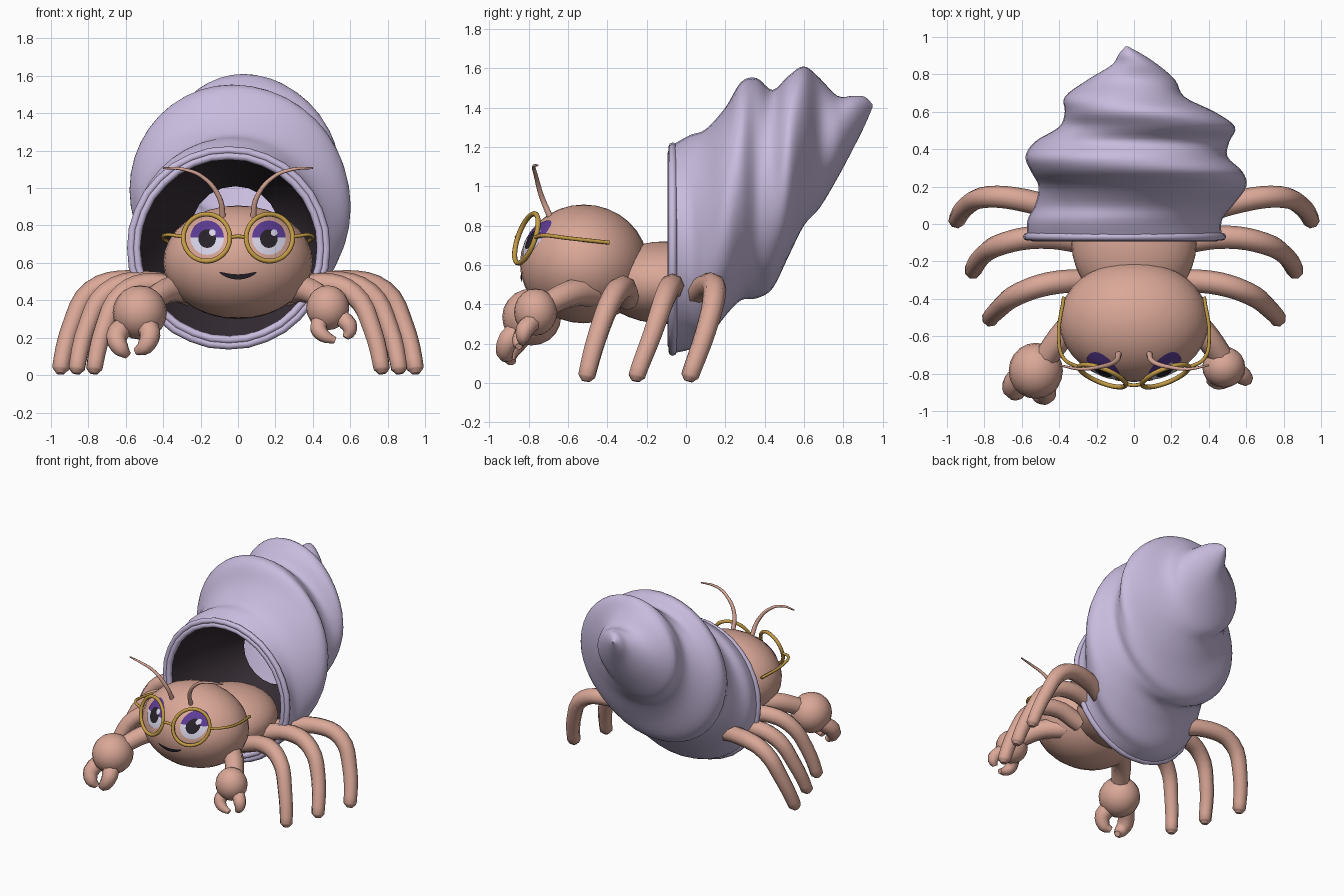
import bpy, bmesh, math
from mathutils import Vector

if "Cube" in bpy.data.objects:
    bpy.data.objects.remove(bpy.data.objects["Cube"], do_unlink=True)


def material(name, rgb):
    m = bpy.data.materials.new(name)
    m.use_nodes = True
    m.diffuse_color = (*rgb, 1)
    m.node_tree.nodes["Principled BSDF"].inputs["Base Color"].default_value = (*rgb, 1)
    return m


SKIN = material("salmon skin", (0.70, 0.39, 0.31))
SHELL = material("lavender shell", (0.58, 0.50, 0.73))
LINER = material("dark shell inside", (0.035, 0.025, 0.033))
GOLD = material("gold frames", (0.55, 0.33, 0.06))
IRIS = material("violet iris", (0.11, 0.045, 0.30))
WHITE = material("eye white", (0.75, 0.72, 0.88))
BLACK = material("black", (0.02, 0.016, 0.022))


def finish(obj, mats, angle=50):
    for m in mats:
        obj.data.materials.append(m)
    bpy.ops.object.select_all(action="DESELECT")
    obj.select_set(True)
    bpy.context.view_layer.objects.active = obj
    bpy.ops.object.shade_smooth_by_angle(angle=math.radians(angle))
    return obj


def add_mesh(name, bm, *mats, angle=50):
    mesh = bpy.data.meshes.new(name)
    bm.to_mesh(mesh)
    bm.free()
    obj = bpy.data.objects.new(name, mesh)
    bpy.context.collection.objects.link(obj)
    return finish(obj, mats, angle)


def ellipsoid(name, center, radii, mat, seg=32):
    bm = bmesh.new()
    bmesh.ops.create_uvsphere(bm, u_segments=seg, v_segments=seg // 2, radius=1)
    for v in bm.verts:
        v.co = Vector(a + b * c for a, b, c in zip(center, v.co, radii))
    return add_mesh(name, bm, mat)


def tube(name, points, radii, mat, sides=2, steps=5, closed=False):
    """Smooth tapered tube through the points."""
    cu = bpy.data.curves.new(name + " path", "CURVE")
    cu.dimensions = "3D"
    cu.bevel_depth = 1
    cu.bevel_resolution = sides
    cu.resolution_u = steps
    cu.use_fill_caps = True
    sp = cu.splines.new("BEZIER")
    sp.bezier_points.add(len(points) - 1)
    sp.use_cyclic_u = closed
    for bp, p, r in zip(sp.bezier_points, points, radii):
        bp.co, bp.radius = p, r
        bp.handle_left_type = bp.handle_right_type = "AUTO"
    tmp = bpy.data.objects.new(name + " path", cu)
    bpy.context.collection.objects.link(tmp)
    mesh = bpy.data.meshes.new_from_object(tmp.evaluated_get(bpy.context.evaluated_depsgraph_get()))
    bpy.data.objects.remove(tmp, do_unlink=True)
    obj = bpy.data.objects.new(name, mesh)
    bpy.context.collection.objects.link(obj)
    mesh.materials.clear()
    return finish(obj, [mat])


def loft(name, rings, mat, seg=40):
    """Skin elliptical rings (y, left, right, top, bottom) stacked along y."""
    bm = bmesh.new()
    loops = []
    for y, l, r, t, b in rings:
        loops.append([bm.verts.new(((l + r) / 2 + (r - l) / 2 * math.cos(a), y,
                                    (t + b) / 2 + (t - b) / 2 * math.sin(a)))
                      for a in (2 * math.pi * i / seg for i in range(seg))])
    for A, B in zip(loops, loops[1:]):
        for i in range(seg):
            j = (i + 1) % seg
            bm.faces.new((A[j], A[i], B[i], B[j]))
    bmesh.ops.recalc_face_normals(bm, faces=bm.faces)
    return add_mesh(name, bm, mat, angle=70)


def smooth_rows(rows, n=4):
    """Catmull-Rom interpolation of profile rows."""
    out = []
    for k in range(len(rows) - 1):
        quad = [rows[max(k - 1, 0)], rows[k], rows[k + 1], rows[min(k + 2, len(rows) - 1)]]
        for s in range(n):
            t = s / n
            out.append([b + t / 2 * (c - a + t * (2 * a - 5 * b + 4 * c - d + t * (3 * (b - c) + d - a)))
                        for a, b, c, d in zip(*quad)])
    return out + [rows[-1]]


# Spiral shell: wandering ring centres make the helical ridges
shell_rows = [
    (-.07, -.57, .47, 1.21, .15), (.02, -.57, .47, 1.26, .17), (.1, -.53, .53, 1.29, .21),
    (.2, -.51, .6, 1.4, .34), (.28, -.55, .58, 1.53, .42), (.36, -.58, .5, 1.55, .43),
    (.44, -.53, .51, 1.49, .48), (.52, -.4, .54, 1.56, .64), (.6, -.37, .43, 1.61, .8),
    (.68, -.37, .27, 1.55, .89), (.77, -.25, .22, 1.46, 1.04), (.85, -.12, .13, 1.46, 1.19),
    (.91, -.08, .04, 1.455, 1.31), (.95, -.045, -.035, 1.415, 1.405)]
loft("shell", smooth_rows(shell_rows), SHELL)

# Dark lining that narrows to an open hole
loft("shell_lining", [(-.075, -.53, .43, 1.16, .2), (.15, -.44, .38, 1.13, .36),
                      (.43, -.25, .22, 1.01, .55)], LINER, seg=20)


# Shell lip with two ridges
def ring_points(cx, y, cz, r, n=16):
    return [(cx + r * math.cos(2 * math.pi * i / n), y, cz + r * math.sin(2 * math.pi * i / n))
            for i in range(n)]


for name, r, y in (("outer_lip", .522, -.068), ("inner_lip", .492, -.072)):
    tube(name, ring_points(-.05, y, .68, r), [.021] * 16, SHELL, steps=2, closed=True)

# Head and abdomen
HC, HR = Vector((0, -.52, .605)), Vector((.4, .325, .302))
ellipsoid("head", HC, HR, SKIN)
ellipsoid("abdomen", (0, -.1, .51), (.335, .35, .21), SKIN)


# Painted patches that hug the front of the head
def on_head(x, z, lift):
    d = 1 - ((x - HC.x) / HR.x) ** 2 - ((z - HC.z) / HR.z) ** 2
    return Vector((x, HC.y - HR.y * math.sqrt(max(d, 0)) - lift, z))


def patch(name, cx, cz, rx, rz, lift, mats, rule=lambda z: 0, rings=4, seg=24, bend=0):
    bm = bmesh.new()
    loops = []
    for k in range(rings + 1):
        f = k / rings
        loop = []
        for i in range(seg):
            a = 2 * math.pi * i / seg
            u, w = f * math.cos(a), f * math.sin(a)
            loop.append(bm.verts.new(on_head(cx + rx * u, cz + rz * w + bend * u * u, lift)))
        loops.append(loop)
    for A, B in zip(loops, loops[1:]):
        for i in range(seg):
            j = (i + 1) % seg
            face = bm.faces.new((A[i], A[j], B[j], B[i]))
            face.material_index = rule(face.calc_center_median().z - cz)
    bmesh.ops.remove_doubles(bm, verts=bm.verts, dist=1e-5)
    bmesh.ops.recalc_face_normals(bm, faces=bm.faces)
    if sum(f.normal.y for f in bm.faces) > 0:
        bmesh.ops.reverse_faces(bm, faces=bm.faces)
    return add_mesh(name, bm, *mats)


patch("mouth", 0, .525, .1, .014, .006, [BLACK], bend=.025)

for side, s in (("left", 1), ("right", -1)):
    def m(*pts):
        return [(s * x, y, z) for x, y, z in pts]

    # Eyes: violet above, pale below, with pupil and glint
    ex, ez = s * .165, .735
    patch(side + "_eye", ex, ez, .09, .092, .004, [WHITE, IRIS], rule=lambda z: int(z > -.006))
    patch(side + "_pupil", ex, ez - .005, .047, .05, .007, [BLACK])
    patch(side + "_eye_glint", ex + .028, ez + .027, .018, .018, .009, [WHITE], seg=12)

    # Glasses: tilted rim and temple
    U, V = Vector((s * .94, .34, 0)), Vector((0, .3, .95))
    C = Vector((s * .168, -.812, .735))
    rim = [C + .132 * (U * math.cos(a) + V * math.sin(a))
           for a in (math.pi * i / 8 for i in range(16))]
    tube(side + "_glasses_rim", rim, [.013] * 16, GOLD, steps=3, closed=True)
    tube(side + "_glasses_temple", m((.29, -.768, .74), (.375, -.72, .75), (.402, -.61, .737),
                                     (.375, -.39, .713)), [.01] * 4, GOLD)

    # Antennae
    tube(side + "_antenna", m((.08, -.69, .84), (.1, -.735, .95), (.19, -.765, 1.06),
                              (.29, -.775, 1.1), (.4, -.755, 1.107)),
         [.017, .014, .011, .009, .005], SKIN)

    # Walking legs, each bending over and down to a blunt foot
    legs = {
        "front": ((.25, -.3, .43), (.46, -.32, .485), (.62, -.375, .43), (.72, -.45, .24),
                  (.768, -.505, .035), (.77, -.51, .008)),
        "middle": ((.25, -.1, .44), (.5, -.07, .495), (.7, -.105, .44), (.81, -.17, .25),
                   (.862, -.25, .035), (.865, -.255, .008)),
        "back": ((.28, .03, .44), (.58, .125, .5), (.78, .145, .45), (.89, .1, .26),
                 (.948, .02, .035), (.95, .012, .008))}
    for name, pts in legs.items():
        tube(f"{side}_{name}_leg", m(*pts), [.062, .062, .058, .052, .046, .022], SKIN, steps=4)

    # Arms
    tube(side + "_arm", m((.24, -.45, .46), (.37, -.58, .455), (.49, -.74, .38)),
         [.075, .07, .062], SKIN)

# Glasses bridge
tube("glasses_bridge", [(-.045, -.855, .735), (0, -.862, .742), (.045, -.855, .735)], [.01] * 3, GOLD)

# Claws: the right one is larger
ellipsoid("right_claw_palm", (-.525, -.785, .335), (.145, .15, .145), SKIN, seg=20)
ellipsoid("left_claw_palm", (.48, -.765, .36), (.115, .11, .12), SKIN, seg=20)
fingers = {
    "right_claw_outer_finger": ((-.6, -.8, .27), (-.65, -.87, .2), (-.625, -.9, .14), (-.59, -.885, .105)),
    "right_claw_inner_finger": ((-.5, -.84, .27), (-.47, -.9, .22), (-.5, -.92, .15), (-.545, -.9, .125)),
    "left_claw_outer_finger": ((.53, -.77, .32), (.59, -.82, .27), (.595, -.83, .23), (.575, -.835, .2)),
    "left_claw_inner_finger": ((.45, -.79, .3), (.43, -.83, .25), (.46, -.85, .21), (.52, -.85, .185))}
for name, pts in fingers.items():
    k = 1 if name.startswith("right") else .8
    tube(name, pts, [.06 * k, .058 * k, .045 * k, .022 * k], SKIN, steps=3)
